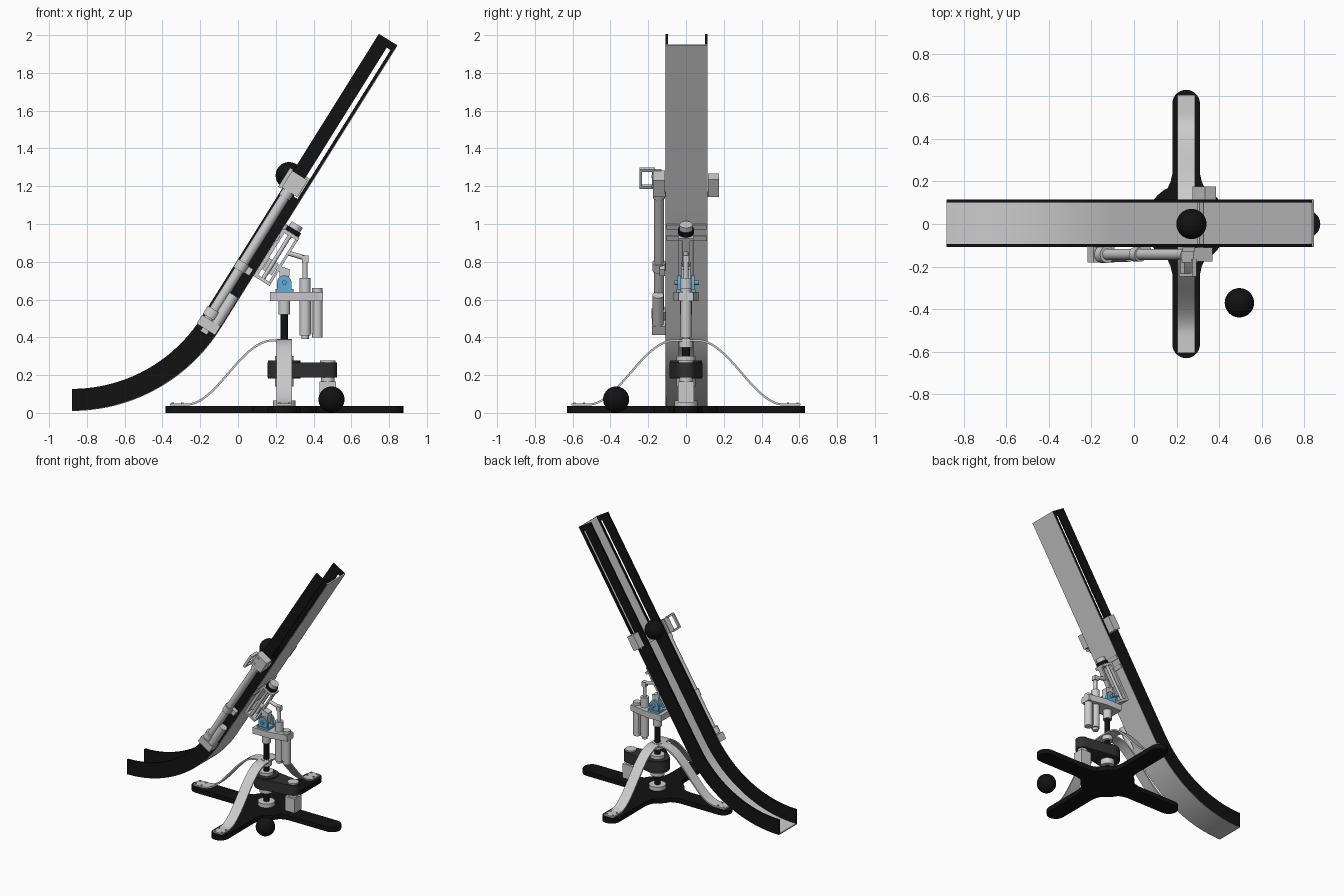
import bpy, bmesh, math
from mathutils import Vector, Matrix

if "Cube" in bpy.data.objects:
    bpy.data.objects.remove(bpy.data.objects["Cube"])

A = math.radians(58)                      # chute pitch
D, N = (math.cos(A), math.sin(A)), (-math.sin(A), math.cos(A))
TOP = (0.845, 1.945)                      # upper end of chute floor
CX = 0.245                                # pedestal axis


def mat(name, c):
    m = bpy.data.materials.new(name)
    m.diffuse_color = (*c, 1)
    m.use_nodes = True
    m.node_tree.nodes["Principled BSDF"].inputs["Base Color"].default_value = m.diffuse_color
    return m


BLACK = mat("black", (0.006, 0.006, 0.006))
DARK = mat("charcoal", (0.03, 0.03, 0.03))
BLUE = mat("blue", (0.12, 0.42, 0.7))


def finish(bm, name, m=None, smooth=True):
    bmesh.ops.recalc_face_normals(bm, faces=bm.faces)
    me = bpy.data.meshes.new(name)
    bm.to_mesh(me)
    bm.free()
    o = bpy.data.objects.new(name, me)
    bpy.context.collection.objects.link(o)
    if m:
        me.materials.append(m)
    if smooth:
        bpy.context.view_layer.objects.active = o
        bpy.ops.object.select_all(action='DESELECT')
        o.select_set(True)
        bpy.ops.object.shade_smooth_by_angle(angle=math.radians(30))
    return o


def prism(name, pts, lo, hi, axis='Y', m=None, rot=0):
    """Extrude an outline: axis Y takes (x, z) points, axis Z takes (x, y) points."""
    bm = bmesh.new()
    put = (lambda p, t: (p[0], t, p[1])) if axis == 'Y' else (lambda p, t: (p[0], p[1], t))
    a = [bm.verts.new(put(p, lo)) for p in pts]
    b = [bm.verts.new(put(p, hi)) for p in pts]
    bm.faces.new(a)
    bm.faces.new(b[::-1])
    for i in range(len(pts)):
        j = (i + 1) % len(pts)
        bm.faces.new((a[i], b[i], b[j], a[j]))
    o = finish(bm, name, m)
    o.rotation_euler.z = rot
    return o


def box(name, c, size, m=None, ry=0):
    bm = bmesh.new()
    bmesh.ops.create_cube(bm, size=1)
    bmesh.ops.scale(bm, vec=size, verts=bm.verts)
    o = finish(bm, name, m, False)
    o.location, o.rotation_euler.y = c, ry
    return o


def rod(name, p, q, r, m=None, seg=32):
    p, q = Vector(p), Vector(q)
    bm = bmesh.new()
    bmesh.ops.create_cone(bm, cap_ends=True, segments=seg, radius1=r, radius2=r, depth=(q - p).length)
    o = finish(bm, name, m)
    o.location = (p + q) / 2
    o.rotation_euler = (q - p).to_track_quat('Z', 'Y').to_euler()
    return o


def ball(name, c, r):
    bm = bmesh.new()
    bmesh.ops.create_uvsphere(bm, u_segments=32, v_segments=16, radius=r)
    finish(bm, name, BLACK).location = c


def T(s, n):                              # chute coordinates to (x, z)
    return (TOP[0] + s * D[0] + n * N[0], TOP[1] + s * D[1] + n * N[1])


def P(s, n, y):
    x, z = T(s, n)
    return (x, y, z)


def tbox(name, s, n, y, size, m=None):    # box aligned with the chute
    return box(name, P(s, n, y), size, m, -A)


# Chute: curved lower end plus straight run
R, X0, Z0 = 0.93, -0.88, 0.01
def run(n, s_end):
    arc = [(X0 + (R - n) * math.sin(A * i / 20), Z0 + R - (R - n) * math.cos(A * i / 20)) for i in range(21)]
    return arc + [T(s_end, n)]

Y0, Y1 = -0.107, 0.113
S = -0.97                                 # slot start
prism("chute_floor", run(0, 0) + run(0.01, 0)[::-1], Y0, Y1)
for tag, a, b in (("front", Y0 - 0.002, Y0 + 0.012), ("back", Y1 - 0.012, Y1 + 0.002)):
    prism(f"chute_wall_{tag}", run(0.003, S) + run(0.117, S)[::-1], a, b, m=BLACK)
    y, t = (a + b) / 2, b - a
    tbox(f"slot_lower_rail_{tag}", S / 2, 0.011, y, (-S, t, 0.016), BLACK)
    tbox(f"slot_upper_rail_{tag}", S / 2, 0.080, y, (-S, t, 0.074), BLACK)
    tbox(f"slot_end_{tag}", -0.02, 0.03, y, (0.04, t, 0.03), BLACK)

# Balls
ball("loaded_ball", (0.27, 0, 1.257), 0.071)
ball("spare_ball", (0.495, -0.37, 0.071), 0.069)

# Launch carriage with pusher bar and handle
tbox("carriage_front", -0.91, 0.075, -0.143, (0.105, 0.065, 0.10))
tbox("carriage_back", -0.90, 0.045, 0.146, (0.11, 0.06, 0.06))
tbox("pusher_bar", -0.95, 0.035, 0, (0.02, 0.28, 0.02))
for s in (-0.963, -0.857):
    tbox("handle_arm", s, 0.13, -0.205, (0.013, 0.08, 0.02))
tbox("handle_grip", -0.91, 0.13, -0.239, (0.119, 0.013, 0.02))
tbox("handle_plate", -0.91, 0.125, -0.155, (0.11, 0.05, 0.014))
for s in (-0.94, -0.88):
    rod("carriage_bolt", P(s, 0.10, -0.17), P(s, 0.10, -0.182), 0.008, seg=12)

# Launch actuator along the front wall
YA = -0.143
rod("actuator_tube", P(-1.80, 0.082, YA), P(-0.95, 0.082, YA), 0.026)
rod("actuator_upper_cap", P(-1.0, 0.082, YA), P(-0.95, 0.082, YA), 0.032)
rod("actuator_clamp", P(-1.455, 0.082, YA), P(-1.405, 0.082, YA), 0.034)
tbox("clamp_bracket", -1.43, 0.05, -0.125, (0.04, 0.03, 0.06))
rod("actuator_lower_ring", P(-1.75, 0.082, YA), P(-1.70, 0.082, YA), 0.040)
tbox("actuator_gearbox", -1.785, 0.065, YA, (0.055, 0.075, 0.115))
rod("actuator_motor", P(-1.76, 0.035, YA - 0.005), P(-1.58, 0.035, YA - 0.005), 0.030)
tbox("actuator_foot", -1.81, 0.065, -0.12, (0.05, 0.03, 0.04))

# Tilt frame under the chute
tbox("frame_top_plate", -1.29, -0.009, 0, (0.29, 0.08, 0.018))
tbox("frame_bottom_plate", -1.29, -0.092, 0, (0.27, 0.035, 0.014))
for s in (-1.43, -1.15):
    tbox("frame_end_plate", s, -0.05, 0, (0.018, 0.08, 0.10))
tbox("frame_slider", -1.35, -0.05, 0, (0.07, 0.05, 0.06))
for y in (-0.028, 0.028):
    rod("frame_guide_rod", P(-1.43, -0.05, y), P(-1.15, -0.05, y), 0.011)
rod("frame_pulley", P(-1.14, -0.052, 0), P(-1.115, -0.052, 0), 0.042, BLACK)
rod("frame_knob", P(-1.115, -0.052, 0), P(-1.085, -0.052, 0), 0.034)
for s in (-1.13, -1.20):
    tbox("chute_strap", s, -0.004, 0.003, (0.03, 0.215, 0.008))

# Blue pivot clevis
box("clevis_base", (CX, 0, 0.648), (0.095, 0.10, 0.016), BLUE)
ear = [(CX - 0.038, 0.65), (CX + 0.038, 0.65)] + \
      [(CX + 0.038 * math.cos(math.pi * i / 12), 0.69 + 0.038 * math.sin(math.pi * i / 12)) for i in range(13)]
for y in (-0.045, 0.027):
    prism("clevis_ear", ear, y, y + 0.018, m=BLUE)
rod("pivot_pin", (CX, -0.06, 0.69), (CX, 0.07, 0.69), 0.012, BLUE)
prism("pivot_lug", [(0.225, 0.67), (0.265, 0.67), (0.275, 0.76), (0.215, 0.78)], -0.024, 0.024)

# Pedestal platform and shaft
plate = [(CX - 0.075, -0.065), (CX + 0.06, -0.065), (0.45, -0.035), (0.45, 0.035), (CX + 0.06, 0.065), (CX - 0.075, 0.065)]
prism("platform", plate, 0.592, 0.64, 'Z')
rod("platform_collar", (CX, 0, 0.52), (CX, 0, 0.60), 0.031)
rod("pedestal_shaft", (CX, 0, 0.03), (CX, 0, 0.53), 0.02, BLACK)
rod("top_bearing", (CX, 0, 0.345), (CX, 0, 0.392), 0.038)

# Tilt actuator
XA = 0.355
rod("tilt_tube", (XA, 0, 0.41), (XA, 0, 0.715), 0.030)
rod("tilt_foot", (XA, 0, 0.39), (XA, 0, 0.42), 0.020)
rod("tilt_rod", (XA, 0, 0.71), (XA, 0, 0.82), 0.013)
box("tilt_rod_end", (XA, 0, 0.815), (0.034, 0.034, 0.035))
rod("tilt_link", (XA, 0, 0.82), (0.27, 0, 0.845), 0.013)
rod("tilt_motor", (0.42, 0, 0.40), (0.42, 0, 0.66), 0.028)
box("tilt_motor_cover", (0.41, 0, 0.53), (0.05, 0.03, 0.22))
box("tilt_actuator_bracket", (0.39, 0, 0.615), (0.12, 0.08, 0.04))

# Turning drive: belt, pulleys and motor
hull = [(CX + 0.088 * math.cos(math.radians(a)), 0.088 * math.sin(math.radians(a))) for a in range(80, 281, 10)] + \
       [(0.475 + 0.05 * math.cos(math.radians(a)), 0.05 * math.sin(math.radians(a))) for a in range(-80, 81, 10)]
prism("drive_belt", hull, 0.187, 0.267, 'Z', DARK)
rod("large_pulley", (CX, 0, 0.183), (CX, 0, 0.277), 0.086, DARK)
rod("small_pulley_cap", (0.475, 0, 0.26), (0.475, 0, 0.277), 0.040)
rod("pulley_hub", (CX, 0, 0.14), (CX, 0, 0.30), 0.050)
rod("base_bearing", (CX, 0, 0.035), (CX, 0, 0.065), 0.060)
rod("motor_neck", (0.475, 0, 0.13), (0.475, 0, 0.19), 0.035)
box("drive_motor", (0.475, 0, 0.11), (0.085, 0.085, 0.11))

# Cross-shaped base with rounded arm ends and centre disc
outline = []
for k in range(4):
    loc = [(0.235, -0.065)]
    loc += [(0.565 + 0.065 * math.cos(t), 0.065 * math.sin(t)) for t in (math.pi * (i / 14 - 0.5) for i in range(15))]
    loc += [(0.235, 0.065), (0.20, 0.073)]
    loc += [(0.19 * math.cos(math.radians(a)), 0.19 * math.sin(math.radians(a))) for a in range(27, 64, 4)]
    loc += [(0.073, 0.20)]
    c, s = round(math.cos(k * math.pi / 2)), round(math.sin(k * math.pi / 2))
    outline += [(CX + x * c - y * s, x * s + y * c) for x, y in loc]
prism("cross_base", outline, 0, 0.036, 'Z', BLACK)

# Three bent strap legs with foot bolts
def leg_path(dz):
    pts = [(0.605, 0.038 + dz)]
    for i in range(25):
        t = i / 24
        slope = 0.34 * math.pi / 0.92 * math.sin(math.pi * t)
        k = math.hypot(1, slope)          # keep strap thickness even
        pts.append((0.52 - 0.46 * t + dz * slope / k, 0.038 + 0.34 * (1 - math.cos(math.pi * t)) / 2 + dz / k))
    return pts + [(0, 0.378 + dz)]

for k, rot in enumerate((math.pi / 2, math.pi, -math.pi / 2)):
    leg = prism(f"leg_{k + 1}", leg_path(0) + leg_path(0.011)[::-1], -0.041, 0.041, rot=rot)
    leg.location.x = CX
    for r in (0.54, 0.59):
        for w in (-0.027, 0.027):
            v = Matrix.Rotation(rot, 3, 'Z') @ Vector((r, w, 0.04))
            v.x += CX
            rod("foot_bolt", v, v + Vector((0, 0, 0.015)), 0.006, seg=12)
